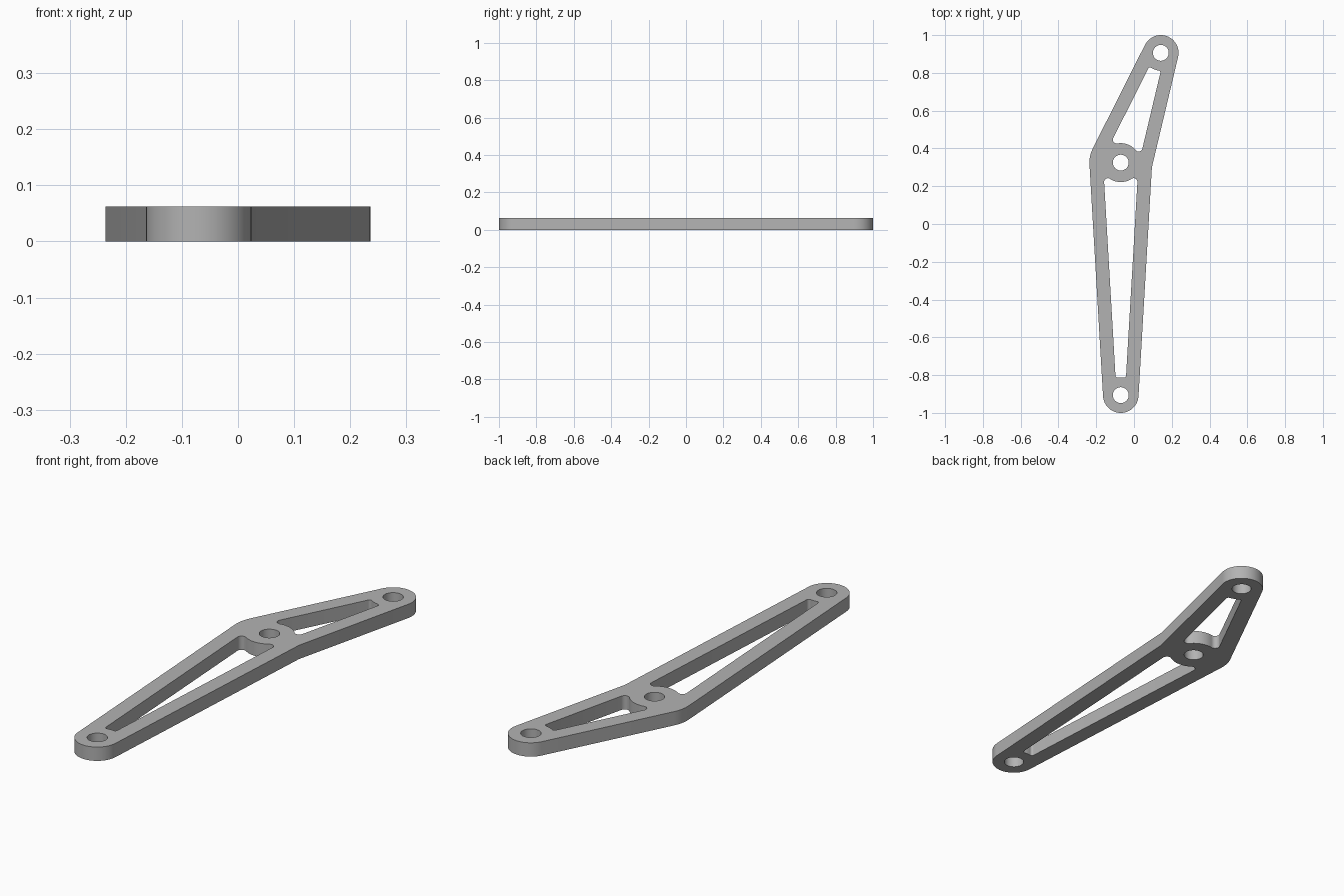
import bpy, bmesh
from math import sin, cos, asin, atan2, sqrt, pi, tau, radians
from mathutils import Vector, Matrix

if "Cube" in bpy.data.objects:
    bpy.data.objects.remove(bpy.data.objects["Cube"])

# Main dimensions
HUB, TOP, BOTTOM = Vector((-0.07, 0.325)), Vector((0.142, 0.906)), Vector((-0.07, -0.906))
HUB_R, END_R, HOLE_R = 0.166, 0.094, 0.042
WALL, BOSS_R, THICK = 0.072, 0.103, 0.0625


def polar(r, a):
    return Vector((r * cos(a), r * sin(a)))


def arc(c, r, a0, a1, n):
    return [c + polar(r, a0 + (a1 - a0) * i / n) for i in range(n + 1)]


def arm(end):
    """Length, heading and edge taper of the arm from hub to end."""
    d = end - HUB
    return d.length, atan2(d.y, d.x), asin((HUB_R - END_R) / d.length)


def outline():
    _, up, up_t = arm(TOP)
    _, down, down_t = arm(BOTTOM)
    q = pi / 2
    right_up, left_up = up - q + up_t, up + q - up_t
    right_down, left_down = down + q - down_t, down - q + down_t
    # Tangent edges of both arms meet in one crease on the right
    crease = HUB + polar(HUB_R / cos((right_up - right_down) / 2), (right_up + right_down) / 2)
    return (arc(BOTTOM, END_R, left_down, right_down, 32) + [crease]
            + arc(TOP, END_R, right_up, left_up, 32)
            + arc(HUB, HUB_R, left_up, left_down + tau, 10))


def pocket(end, hub_fillet=0.02, end_fillet=0.011):
    """Tapered window, symmetric about the arm, with filleted corners."""
    length, heading, t = arm(end)
    normal, along = Vector((sin(t), cos(t))), Vector((cos(t), -sin(t)))
    far = Vector((length, 0))
    d0 = HUB_R - WALL - hub_fillet
    p0 = normal * d0 + along * sqrt((BOSS_R + hub_fillet) ** 2 - d0 ** 2)
    d1 = END_R - WALL - end_fillet
    p1 = far + normal * d1 - along * sqrt((END_R + end_fillet) ** 2 - d1 ** 2)
    phi, psi = atan2(p0.y, p0.x), atan2(p1.y, length - p1.x)
    side = pi / 2 - t
    half = (arc(Vector((0, 0)), BOSS_R, 0, phi, 8)
            + arc(p0, hub_fillet, pi + phi, side, 10)[1:]
            + arc(p1, end_fillet, side, -psi, 8)
            + arc(far, END_R, pi - psi, pi, 3)[1:])
    loop = half + [Vector((p.x, -p.y)) for p in half[-2:0:-1]]
    turn = Matrix.Rotation(heading, 2)
    return [HUB + turn @ p for p in loop]


# Flat plate with windows and pivot holes, extruded upward
loops = [outline(), pocket(TOP), pocket(BOTTOM)]
loops += [arc(c, HOLE_R, 0, tau, 40)[:-1] for c in (HUB, TOP, BOTTOM)]
bm = bmesh.new()
for loop in loops:
    vs = [bm.verts.new((p.x, p.y, 0)) for p in loop]
    for a, b in zip(vs, vs[1:] + vs[:1]):
        bm.edges.new((a, b))
bmesh.ops.remove_doubles(bm, verts=bm.verts[:], dist=1e-5)
bmesh.ops.triangle_fill(bm, edges=bm.edges[:], use_beauty=True, use_dissolve=False, normal=(0, 0, 1))
lifted = bmesh.ops.extrude_face_region(bm, geom=bm.faces[:], use_keep_orig=True)["geom"]
bmesh.ops.translate(bm, vec=(0, 0, THICK), verts=[g for g in lifted if isinstance(g, bmesh.types.BMVert)])
bmesh.ops.recalc_face_normals(bm, faces=bm.faces[:])
mesh = bpy.data.meshes.new("link_arm")
bm.to_mesh(mesh)
bm.free()

# Plain grey finish
grey = bpy.data.materials.new("plain_grey")
grey.use_nodes = True
colour = (0.45, 0.45, 0.45, 1)
grey.diffuse_color = colour
grey.node_tree.nodes["Principled BSDF"].inputs["Base Color"].default_value = colour
mesh.materials.append(grey)

plate = bpy.data.objects.new("link_arm", mesh)
bpy.context.collection.objects.link(plate)
bpy.context.view_layer.objects.active = plate
plate.select_set(True)
bpy.ops.object.shade_smooth_by_angle(angle=radians(30))
